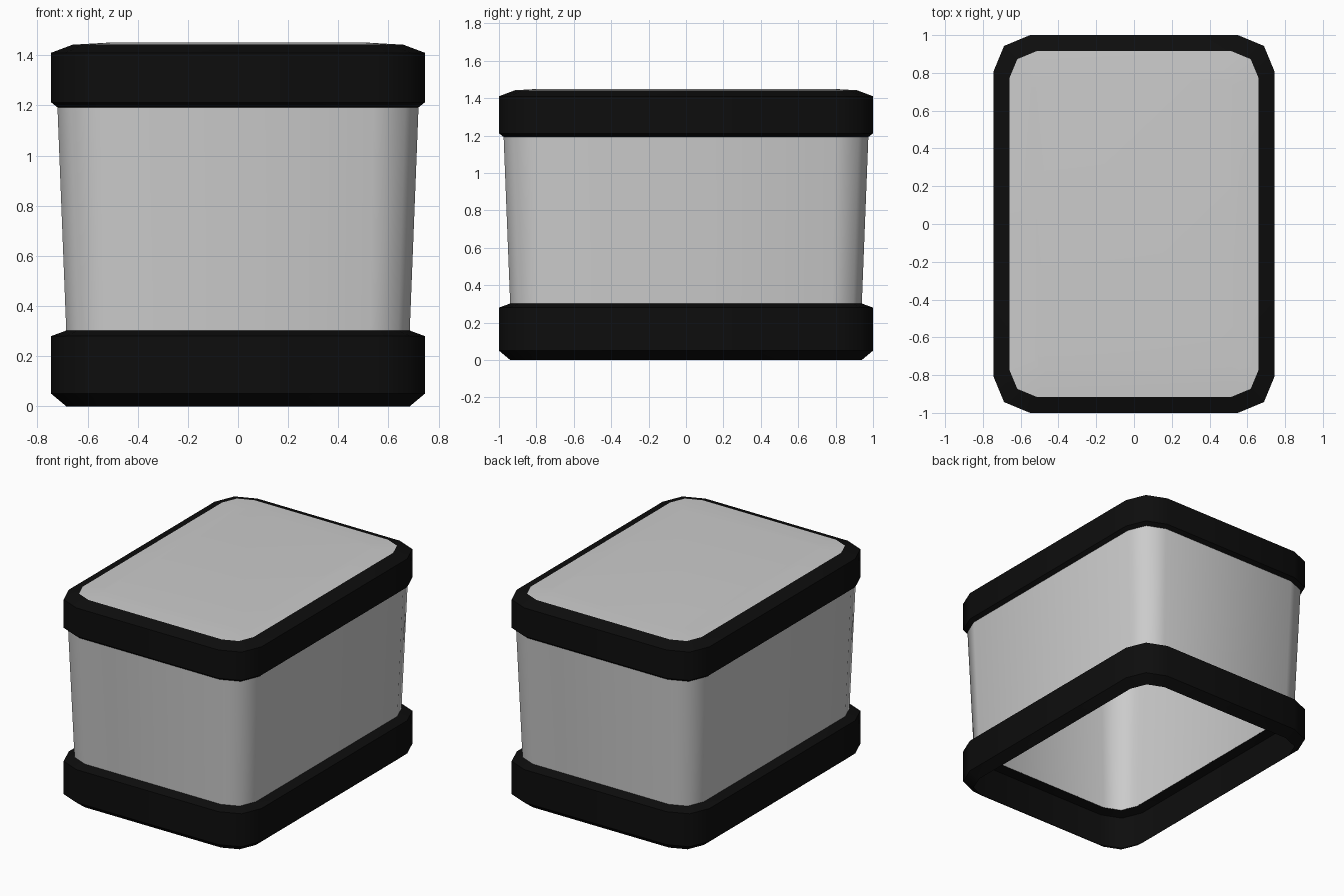
import bpy, bmesh, math

if "Cube" in bpy.data.objects:
    bpy.data.objects.remove(bpy.data.objects["Cube"])


def loop_points(hx, hy, z, r, seg=2):
    # rounded rectangle with a fixed number of corner segments
    pts = []
    for i, (sx, sy) in enumerate([(1, 1), (-1, 1), (-1, -1), (1, -1)]):
        for k in range(seg + 1):
            a = math.pi / 2 * (i + k / seg)
            pts.append((sx * (hx - r) + r * math.cos(a),
                        sy * (hy - r) + r * math.sin(a), z))
    return pts


def shell(name, profile, cap=False, mat=None, angle=40):
    # profile is a list of (inset from outer outline, height)
    bm = bmesh.new()
    rings = []
    for inset, z in profile:
        r = max(0.05, 0.195 - 0.6 * inset)
        rings.append([bm.verts.new(p) for p in
                      loop_points(0.745 - inset, 1.0 - inset, z, r)])
    n = len(rings[0])
    for a, b in zip(rings, rings[1:]):
        for i in range(n):
            j = (i + 1) % n
            bm.faces.new((a[i], a[j], b[j], b[i]))
    if cap:
        bm.faces.new(rings[-1])
    me = bpy.data.meshes.new(name)
    bm.to_mesh(me)
    bm.free()
    ob = bpy.data.objects.new(name, me)
    bpy.context.collection.objects.link(ob)
    if mat:
        me.materials.append(mat)
    bpy.ops.object.select_all(action='DESELECT')
    ob.select_set(True)
    bpy.context.view_layer.objects.active = ob
    bpy.ops.object.shade_smooth_by_angle(angle=math.radians(angle))
    return ob


black = bpy.data.materials.new("black_trim")
black.diffuse_color = (0.004, 0.004, 0.004, 1)
black.use_nodes = True
black.node_tree.nodes["Principled BSDF"].inputs["Base Color"].default_value = black.diffuse_color

# open-bottomed lower trim band
shell("lower_band", [(0.06, 0.0), (0.0, 0.05), (0.0, 0.28), (0.06, 0.302)], mat=black, angle=50)

# tapered walls, tucked slightly into the upper band
shell("body_walls", [(0.06, 0.30), (0.025, 1.19), (0.023, 1.24)], angle=60)

# upper trim band with a chamfered top edge
shell("upper_band", [(0.025, 1.192), (0.0, 1.212), (0.0, 1.41), (0.085, 1.442)], mat=black, angle=50)

# slightly domed lid panel
shell("lid_panel", [(0.085, 1.442), (0.22, 1.45)], cap=True, angle=60)
